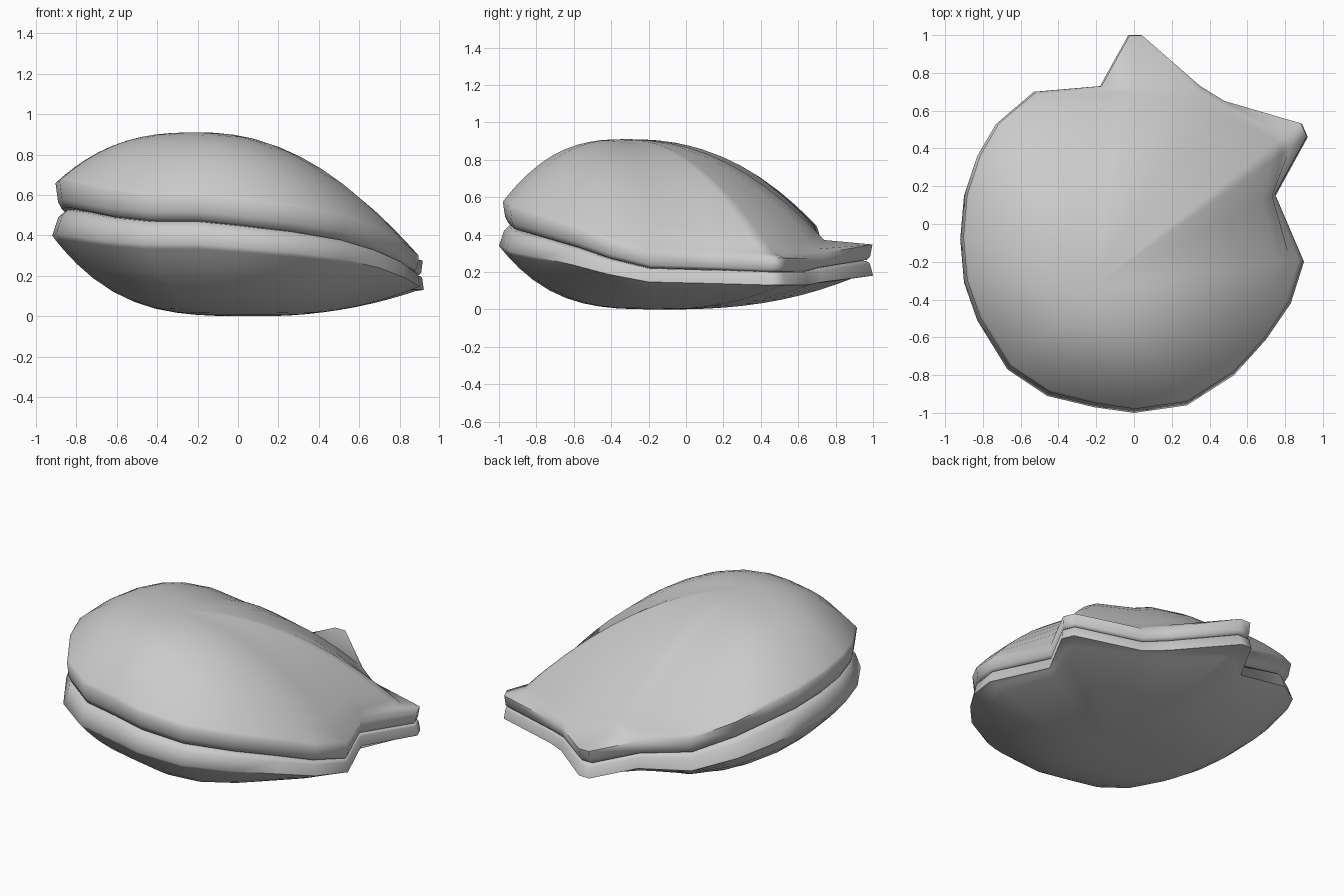
import bpy
import bmesh
import math
from mathutils import Vector

default_cube = bpy.data.objects.get("Cube")
if default_cube:
    bpy.data.objects.remove(default_cube, do_unlink=True)

# One plain grey shell colour
shell_grey = bpy.data.materials.new("shell_grey")
shell_grey.use_nodes = True
colour = (0.6, 0.6, 0.6, 1)
shell_grey.diffuse_color = colour
shell_grey.node_tree.nodes["Principled BSDF"].inputs["Base Color"].default_value = colour

# Rim of the shell: x, y and height of the seam, including the two hinge ears
RIM = [Vector(p) for p in (
    (-.03, 1, .26), (.04, 1, .26), (.35, .73, .22), (.48, .65, .2),
    (.89, .53, .2), (.92, .46, .2), (.75, .15, .21), (.9, -.2, .22),
    (.83, -.42, .27), (.7, -.61, .33), (.53, -.8, .38), (.28, -.96, .42),
    (0, -1, .45), (-.21, -.97, .47), (-.46, -.91, .47), (-.67, -.77, .49),
    (-.83, -.51, .52), (-.9, -.31, .53), (-.92, -.08, .52), (-.9, .15, .5),
    (-.83, .36, .47), (-.73, .53, .42), (-.53, .7, .34), (-.18, .73, .26))]
HINGE = Vector((.45, .73))
STEPS = (.98, .94, .88, .8, .7, .6, .5, .4, .3, .2, .1)

# How far the round body reaches towards the rim at the ears and the notches
BACK_EAR, SIDE_EAR, SIDE_NOTCH, BACK_NOTCH = (0, 1), (4, 5), (6,), (23,)
UPPER_REACH = {BACK_EAR: .82, SIDE_EAR: .94, SIDE_NOTCH: 1.06, BACK_NOTCH: 1.03}
LOWER_REACH = {BACK_EAR: .93, SIDE_EAR: .97, SIDE_NOTCH: 1.06, BACK_NOTCH: 1.03}


def openness(z):
    """0 along the low hinge side, 1 along the high open side."""
    return min(1, max(0, (z - .2) / .25))


def build_valve(name, centre, lip, wall, power, reaches, shrink):
    """Loft rings from inside the lip, around the wall and in to the centre."""
    bm = bmesh.new()
    middle = centre.to_2d()
    outline = [HINGE + (p.to_2d() - HINGE) * shrink for p in RIM]
    reach = {i: r for group, r in reaches.items() for i in group}
    rings = []

    def add_ring(place):
        rings.append([bm.verts.new(place(i)) for i in range(len(RIM))])

    # Rolled lip, tight at the hinge and deeper at the open side
    for depth, rise in lip:
        def lip_point(i):
            z = RIM[i].z
            tightness = .35 + .65 * openness(z)
            xy = outline[i].lerp(middle, depth * tightness)
            return (xy.x, xy.y, z + rise * tightness)
        add_ring(lip_point)

    # Outer wall edge and curved body; the ears run on past the round body
    for t in (1,) + STEPS:
        def body_point(i):
            z = RIM[i].z
            out = 1 if t == 1 else min(t * reach.get(i, 1), .985)
            xy = middle.lerp(outline[i], out)
            edge = z + wall(z)
            share = 1 - t ** power(openness(z))
            return (xy.x, xy.y, edge + (centre.z - edge) * share)
        add_ring(body_point)

    count = len(RIM)
    for inner, outer in zip(rings, rings[1:]):
        for i in range(count):
            j = (i + 1) % count
            bm.faces.new((inner[i], inner[j], outer[j], outer[i]))

    # Close the crown, and close the inside across the lip
    crown = bm.verts.new(centre)
    heights = [v.co.z for v in rings[0]]
    inside = bm.verts.new((middle.x, middle.y, sum(heights) / count))
    for hub, ring in ((crown, rings[-1]), (inside, rings[0])):
        for i in range(count):
            bm.faces.new((hub, ring[i], ring[(i + 1) % count]))
    bmesh.ops.recalc_face_normals(bm, faces=bm.faces)

    mesh = bpy.data.meshes.new(name)
    bm.to_mesh(mesh)
    bm.free()
    mesh.materials.append(shell_grey)
    valve = bpy.data.objects.new(name, mesh)
    bpy.context.collection.objects.link(valve)
    bpy.ops.object.select_all(action='DESELECT')
    valve.select_set(True)
    bpy.context.view_layer.objects.active = valve
    bpy.ops.object.shade_smooth_by_angle(angle=math.radians(60))


# Domed upper half, set slightly back from the lower rim
build_valve("upper_shell", Vector((-.2, -.32, .91)),
            ((.08, .003), (.045, .01), (.018, .045)),
            lambda z: .075 + .2 * (z - .2),
            lambda k: 2 + .6 * k, UPPER_REACH, .988)

# Shallow lower half with a sloping lip
build_valve("lower_shell", Vector((.1, -.1, 0)),
            ((.09, 0), (.06, -.003), (.03, -.03)),
            lambda z: -.07 - .16 * (z - .2),
            lambda k: 2.1 + 1.3 * k, LOWER_REACH, 1)
